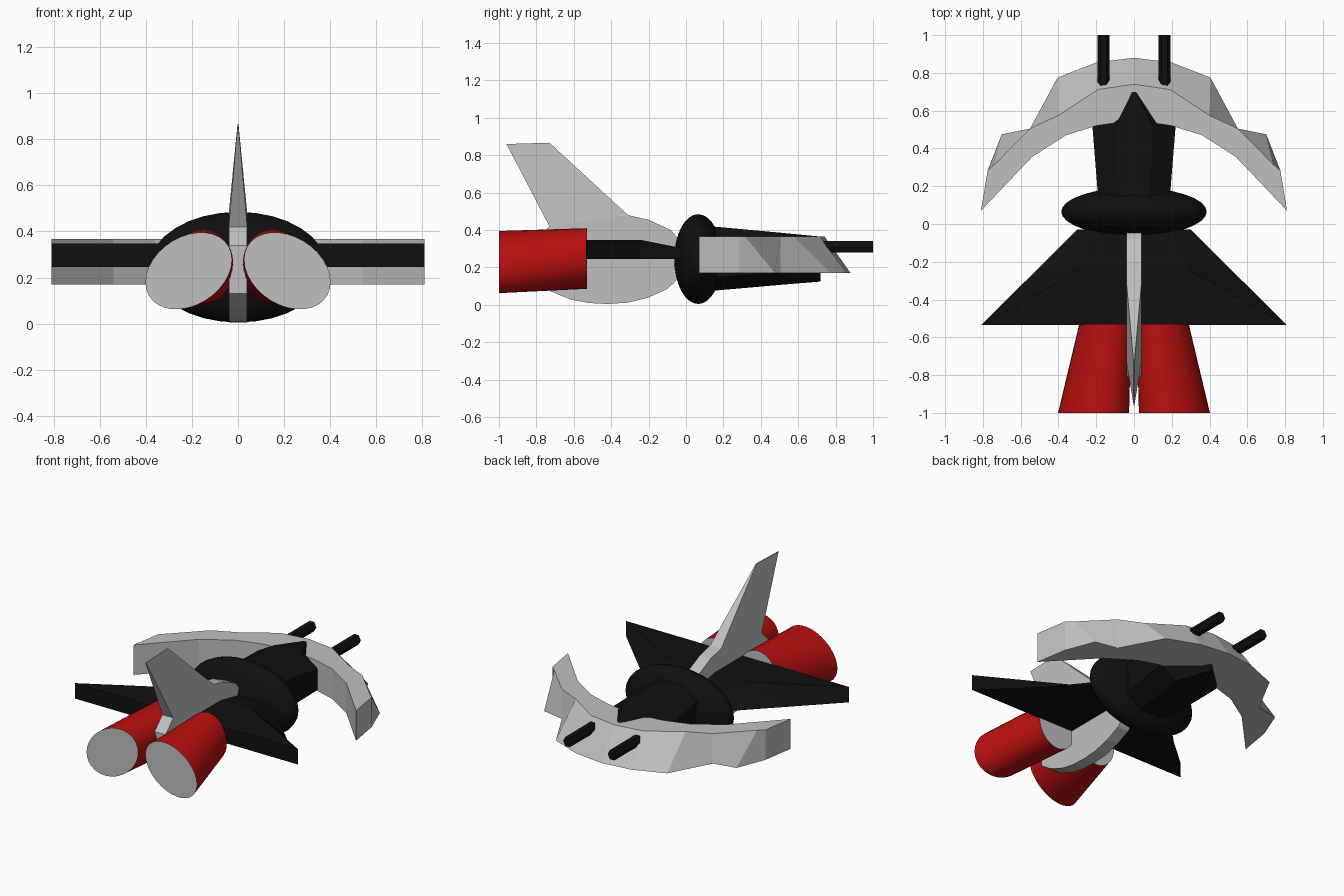
import bpy, bmesh
from math import sin, cos, pi, radians

cube = bpy.data.objects.get("Cube")
if cube:
    bpy.data.objects.remove(cube, do_unlink=True)


def material(name, r, g, b):
    m = bpy.data.materials.new(name)
    m.use_nodes = True
    m.diffuse_color = (r, g, b, 1)
    m.node_tree.nodes["Principled BSDF"].inputs["Base Color"].default_value = (r, g, b, 1)
    return m


GREY = material("light grey", 0.53, 0.53, 0.53)
RED = material("red", 0.5, 0.005, 0.005)
BLACK = material("black", 0.005, 0.005, 0.005)


def loft(name, rings, mats, caps=True):
    """Skin a list of equal-length closed rings; caps take the last material."""
    bm = bmesh.new()
    rows = [[bm.verts.new(p) for p in ring] for ring in rings]
    n = len(rows[0])
    for a, b in zip(rows, rows[1:]):
        for i in range(n):
            j = (i + 1) % n
            bm.faces.new((a[i], a[j], b[j], b[i]))
    if caps:
        for row in (rows[0], rows[-1]):
            bm.faces.new(row).material_index = len(mats) - 1
    bmesh.ops.remove_doubles(bm, verts=bm.verts, dist=0.0005)
    bmesh.ops.recalc_face_normals(bm, faces=bm.faces)
    mesh = bpy.data.meshes.new(name)
    bm.to_mesh(mesh)
    bm.free()
    for m in mats:
        mesh.materials.append(m)
    ob = bpy.data.objects.new(name, mesh)
    bpy.context.collection.objects.link(ob)
    return ob


def mirrored(half):
    """Close a right-hand outline (x, v) with its mirror image."""
    return half + [(-x, v) for x, v in reversed(half)]


# Round hull: flattened ellipsoid
bpy.ops.mesh.primitive_uv_sphere_add(segments=32, ring_count=16, location=(0, 0.065, 0.245),
                                     rotation=(pi / 2, 0, 0))
hull = bpy.context.object
hull.name = "hull_disc"
hull.scale = (0.385, 0.24, 0.128)
hull.data.materials.append(BLACK)

# Cockpit: tapered faceted body ending in an upright nose edge
rings = []
for y, top_w, w, low, high in ((0.08, 0.08, 0.185, 0.07, 0.425),
                               (0.515, 0.1, 0.22, 0.108, 0.385),
                               (0.72, 0, 0, 0.125, 0.365)):
    side = [(top_w, low), (w, low + 0.07), (w, high - 0.07), (top_w, high)]
    rings.append([(x, y, z) for x, z in mirrored(side)])
loft("cockpit", rings, [BLACK], caps=False)

# Delta wing: sections from the trailing edge forward
rings = []
for y, low_w, top_w, top in ((-0.535, 0.81, 0.81, 0.347),
                             (-0.24, 0.512, 0.28, 0.347),
                             (-0.03, 0.3, 0.21, 0.305)):
    rings.append([(x, y, z) for x, z in mirrored([(low_w, 0.245), (top_w, top)])])
loft("delta_wing", rings, [BLACK])

# Crescent foil: shared inner edge, lower outer edge reaching further than the upper
inner = [(0.0, 0.55), (0.2, 0.52), (0.36, 0.47), (0.54, 0.355)]
tip = [(0.81, 0.07), (0.775, 0.283)]
upper = [(0.738, 0.315), (0.55, 0.505), (0.4, 0.575), (0.19, 0.712), (0.0, 0.74)]
lower = [(0.7, 0.475), (0.55, 0.505), (0.405, 0.775), (0.2, 0.855), (0.0, 0.88)]


def crescent_ring(outer, z):
    half = inner + tip + outer
    loop = half + [(-x, y) for x, y in half[-2:0:-1]]
    return [(x, y, z) for x, y in loop]


loft("crescent_foil", [crescent_ring(lower, 0.17), crescent_ring(upper, 0.367)], [GREY])

# Central keel: rounded plate under the fin
keel = [(0.0, 0.3), (-0.08, 0.4), (-0.2, 0.455), (-0.31, 0.48), (-0.73, 0.42),
        (-0.81, 0.34), (-0.81, 0.13), (-0.73, 0.075), (-0.62, 0.03), (-0.52, 0.01),
        (-0.42, 0.005), (-0.31, 0.012), (-0.2, 0.04), (-0.1, 0.085), (0.0, 0.18)]
loft("keel", [[(x, y, z) for y, z in keel] for x in (-0.04, 0.04)], [GREY])

# Swept tail fin narrowing to a thin top
rings = []
for w, (y0, z0), (y1, z1) in ((0.04, (-0.73, 0.42), (-0.31, 0.48)),
                              (0.002, (-0.96, 0.86), (-0.73, 0.867))):
    rings.append([(-w, y0, z0), (w, y0, z0), (w, y1, z1), (-w, y1, z1)])
loft("tail_fin", rings, [GREY])


def oval(cx, y, cz, rx, rz, skew, side, n=32):
    angles = [2 * pi * i / n for i in range(n)]
    return [(side * (cx + rx * cos(t)), y, cz + rz * sin(t - skew)) for t in angles]


for side, label in ((1, "left"), (-1, "right")):
    # Engine: flared red barrel with grey ends
    engine = loft(label + "_engine",
                  [oval(0.152, -0.53, 0.248, 0.138, 0.162, 0, side),
                   oval(0.214, -1.0, 0.229, 0.188, 0.167, radians(17), side)],
                  [RED, GREY])
    # Gun: six-sided barrel
    loft(label + "_gun",
         [oval(0.162, y, 0.31, 0.032, 0.035, 0, side, 6) for y in (0.72, 1.0)], [BLACK])
    bpy.ops.object.select_all(action="DESELECT")
    engine.select_set(True)
    bpy.context.view_layer.objects.active = engine
    bpy.ops.object.shade_smooth_by_angle(angle=radians(30))

hull.select_set(True)
bpy.context.view_layer.objects.active = hull
bpy.ops.object.shade_smooth_by_angle(angle=radians(30))
